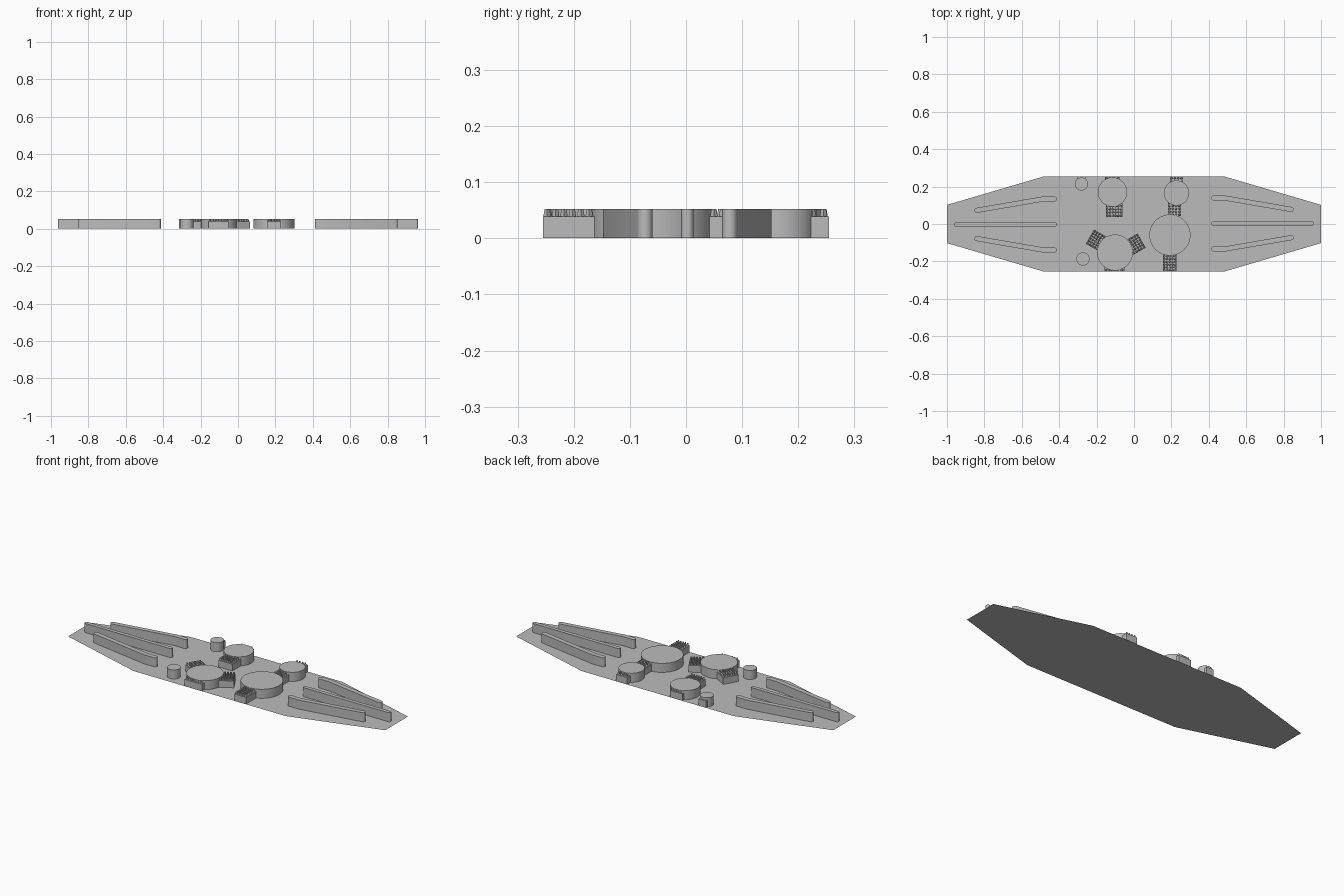
import bpy, bmesh, math
from mathutils import Vector, Matrix

cube = bpy.data.objects.get("Cube")
if cube:
    bpy.data.objects.remove(cube, do_unlink=True)

mat = bpy.data.materials.new("plain grey")
mat.use_nodes = True
GREY = (0.5, 0.5, 0.5, 1.0)
mat.diffuse_color = GREY
mat.node_tree.nodes["Principled BSDF"].inputs["Base Color"].default_value = GREY

TOP = 0.052      # height of drums and fins
BLOCK = 0.039    # height of blocks under the studs
FLOOR = 0.0005   # keeps part undersides just above the base sheet
EDGE = 0.255     # half depth of the base


def finish(name, bm, smooth=False):
    mesh = bpy.data.meshes.new(name)
    bm.to_mesh(mesh)
    bm.free()
    mesh.materials.append(mat)
    obj = bpy.data.objects.new(name, mesh)
    bpy.context.collection.objects.link(obj)
    if smooth:
        bpy.ops.object.select_all(action='DESELECT')
        obj.select_set(True)
        bpy.context.view_layer.objects.active = obj
        bpy.ops.object.shade_smooth_by_angle(angle=math.radians(35))
    return obj


def prism(bm, outline, z0, z1):
    """Extrude a counter-clockwise outline from z0 to z1."""
    face = bm.faces.new([bm.verts.new((x, y, z0)) for x, y in outline])
    ext = bmesh.ops.extrude_face_region(bm, geom=[face], use_keep_orig=True)
    verts = [g for g in ext["geom"] if isinstance(g, bmesh.types.BMVert)]
    bmesh.ops.translate(bm, verts=verts, vec=(0, 0, z1 - z0))
    bmesh.ops.recalc_face_normals(bm, faces=bm.faces)


def drum(name, x, y, r):
    bm = bmesh.new()
    ring = [(x + r * math.cos(a), y + r * math.sin(a))
            for a in (2 * math.pi * i / 48 for i in range(48))]
    prism(bm, ring, FLOOR, TOP)
    finish(name, bm, True)


def studded_block(name, x, y, length, width, angle=0.0, studs=True):
    """Block with a grid of diamond studs; length runs along the angle."""
    bm = bmesh.new()
    l, w = length / 2, width / 2
    prism(bm, [(-l, -w), (l, -w), (l, w), (-l, w)], FLOOR, BLOCK)
    if studs:
        pitch = 0.0143
        nx, ny = max(1, int(length / pitch)), max(1, int(width / pitch))
        for i in range(nx):
            for j in range(ny):
                cx = (i - (nx - 1) / 2) * length / nx
                cy = (j - (ny - 1) / 2) * width / ny
                bmesh.ops.create_cone(
                    bm, cap_ends=True, segments=4, radius1=0.0068, radius2=0.0045,
                    depth=TOP - BLOCK,
                    matrix=Matrix.Translation((cx, cy, (TOP + BLOCK) / 2)))
    bm.transform(Matrix.Translation((x, y, 0)) @ Matrix.Rotation(math.radians(angle), 4, 'Z'))
    finish(name, bm)


def fin(name, path, r, turn):
    """Upright wall with rounded ends following a path."""
    pts = [Vector(p) for p in path]

    def side(pts):
        out = []
        dirs = [(b - a).normalized() for a, b in zip(pts, pts[1:])]
        for i, p in enumerate(pts[:-1]):
            if i:  # mitred bend
                n = Vector((dirs[i - 1].y + dirs[i].y, -dirs[i - 1].x - dirs[i].x)).normalized()
                out.append(p + n * r / n.dot(Vector((dirs[i].y, -dirs[i].x))))
        a0 = math.atan2(-dirs[-1].x, dirs[-1].y)
        for k in range(13):  # rounded end
            a = a0 + math.pi * k / 12
            out.append(pts[-1] + r * Vector((math.cos(a), math.sin(a))))
        return out

    bm = bmesh.new()
    prism(bm, side(pts) + side(pts[::-1]), FLOOR, TOP)
    bm.transform(Matrix.Rotation(turn, 4, 'Z'))
    finish(name, bm, True)


# Thin eight-sided base sheet
bm = bmesh.new()
quarter = [(1.0, 0.102), (0.48, EDGE)]
outline = (quarter + [(-x, y) for x, y in quarter[::-1]]
           + [(-x, -y) for x, y in quarter] + [(x, -y) for x, y in quarter[::-1]])
bm.faces.new([bm.verts.new((x, y, 0)) for x, y in outline])
finish("base_sheet", bm)

# Three fins at each end, repeated by a half turn
OFF = 0.0025
for end, turn in (("left", 0.0), ("right", math.pi)):
    fin(end + "_centre_fin", [(0.423, OFF), (0.952, OFF)], 0.011, turn)
    for label, s in (("upper", 1), ("lower", -1)):
        path = [(0.426, OFF + s * 0.1365), (0.485, OFF + s * 0.1365), (0.84, OFF + s * 0.0755)]
        fin(f"{end}_{label}_fin", path, 0.0135, turn)

# Round drums
for name, x, y, r in (("back_right_drum", -0.115, 0.171, 0.078),
                      ("back_left_drum", 0.227, 0.166, 0.067),
                      ("front_right_drum", -0.102, -0.152, 0.096),
                      ("front_left_drum", 0.192, -0.059, 0.110),
                      ("back_small_drum", -0.281, 0.214, 0.035),
                      ("front_small_drum", -0.273, -0.187, 0.035)):
    drum(name, x, y, r)


# Blocks square to the base, given by their bounds
for name, x0, x1, y0, y1, studs in (
        ("back_right_inner_block", -0.150, -0.062, 0.037, 0.120, True),
        ("back_right_outer_block", -0.155, -0.077, 0.200, EDGE, True),
        ("back_left_inner_block", 0.182, 0.250, 0.042, 0.120, True),
        ("back_left_outer_block", 0.193, 0.262, 0.215, EDGE, True),
        ("front_left_block", 0.155, 0.228, -EDGE, -0.150, True),
        ("front_right_outer_block", -0.158, -0.050, -EDGE, -0.200, True),
        ("back_small_block", -0.304, -0.258, 0.225, EDGE, False)):
    studded_block(name, (x0 + x1) / 2, (y0 + y1) / 2, x1 - x0, y1 - y0, 0, studs)

# Two slanted blocks on the front right drum
studded_block("front_right_slanted_block_a", -0.197, -0.090, 0.09, 0.088, 150)
studded_block("front_right_slanted_block_b", 0.002, -0.111, 0.09, 0.088, 30)
